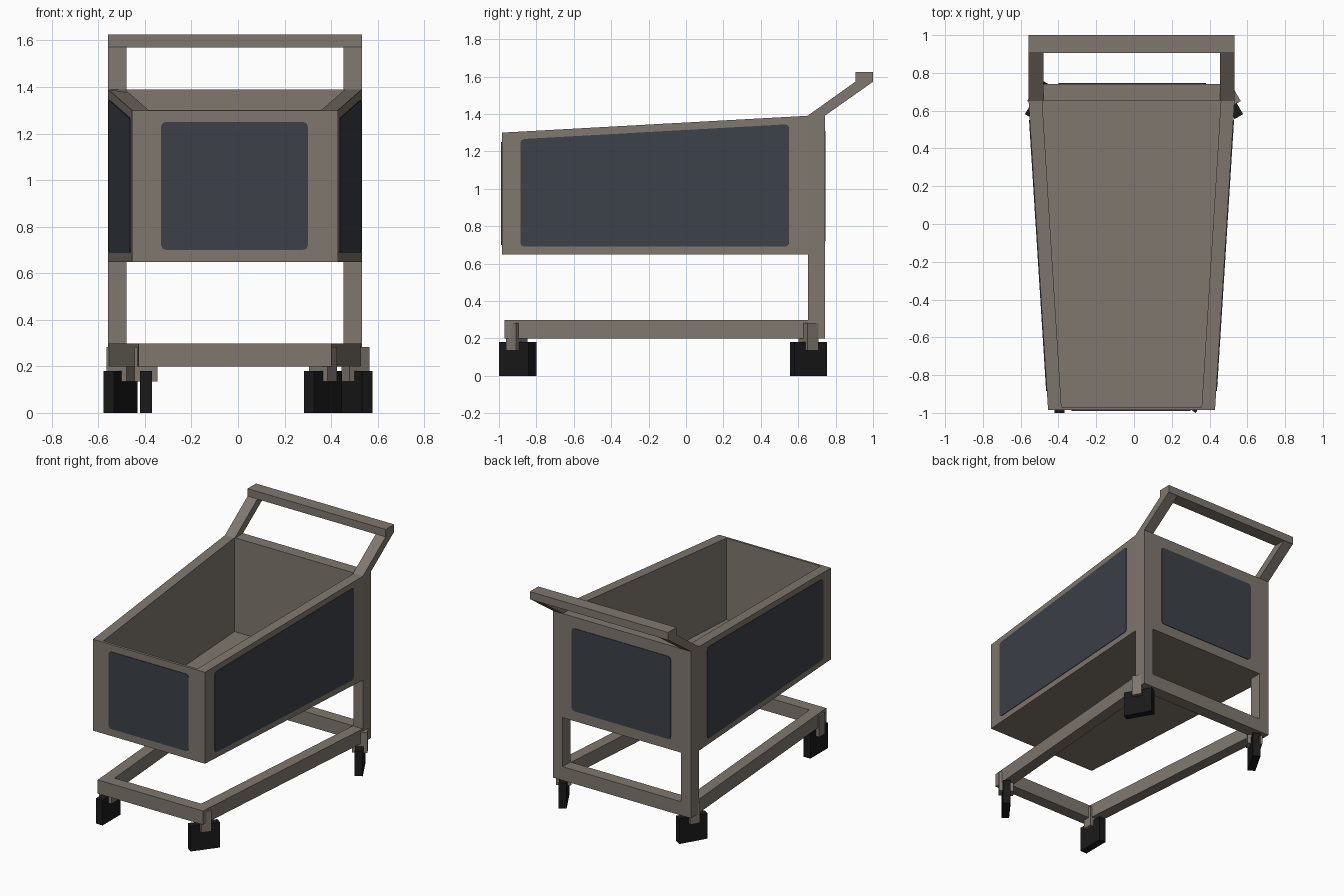
import bpy, bmesh, math
from mathutils import Vector

if "Cube" in bpy.data.objects:
    bpy.data.objects.remove(bpy.data.objects["Cube"])

CX = -0.013          # the frame sits slightly off the wheel centre


def mat(name, c):
    m = bpy.data.materials.new(name)
    m.diffuse_color = (*c, 1)
    m.use_nodes = True
    m.node_tree.nodes["Principled BSDF"].inputs["Base Color"].default_value = m.diffuse_color
    return m


FRAME = mat("warm grey frame", (0.215, 0.185, 0.155))
PANEL = mat("dark slate panel", (0.045, 0.053, 0.066))
BLACK = mat("black rubber", (0.010, 0.010, 0.010))


def finish(name, bm, m):
    bmesh.ops.recalc_face_normals(bm, faces=bm.faces)
    me = bpy.data.meshes.new(name)
    bm.to_mesh(me)
    bm.free()
    me.materials.append(m)
    ob = bpy.data.objects.new(name, me)
    bpy.context.collection.objects.link(ob)
    return ob


def loft(name, rings, m):
    """Closed solid through rings of equal point count."""
    bm = bmesh.new()
    vs = [[bm.verts.new(p) for p in r] for r in rings]
    n = len(vs[0])
    for a, b in zip(vs, vs[1:]):
        for i in range(n):
            j = (i + 1) % n
            bm.faces.new((a[i], a[j], b[j], b[i]))
    bm.faces.new(vs[0])
    bm.faces.new(vs[-1])
    return finish(name, bm, m)


def slab(name, plan, z0, z1, m):
    return loft(name, [[(x, y, z) for x, y in plan] for z in (z0, z1)], m)


def rect(x0, x1, y0, y1):
    return [(x0, y0), (x1, y0), (x1, y1), (x0, y1)]


def rounded(corners, r=0.02):
    c = [Vector(p) for p in corners]
    out = []
    for i, p in enumerate(c):
        a = (c[i - 1] - p).normalized() * r
        b = (c[(i + 1) % 4] - p).normalized() * r
        out += [p + a, p + (a + b) * 0.28, p + b]
    return out


def plate(name, corners, normal):
    ring = rounded(corners)
    n = Vector(normal).normalized()
    loft(name, [[p - n * 0.003 for p in ring], [p + n * 0.004 for p in ring]], PANEL)


def half(y):         # outer half width of the basket
    return 0.442 + 0.103 * min(1, (y + 0.985) / 1.635)


def rim(y):          # height of the sloping rim
    return 1.30 + 0.09 * min(1, (y + 0.985) / 1.635)


# basket: outer wall, rim, inner wall and floor in one shell
outer_y, inner_y = (-0.985, 0.65, 0.742), (-0.968, 0.4, 0.655)


def outline(ys, inset):
    return ([(CX + half(y) - inset, y) for y in ys]
            + [(CX - half(y) + inset, y) for y in reversed(ys)])


o, i = outline(outer_y, 0), outline(inner_y, 0.072)
loft("basket", [[(x, y, 0.648) for x, y in o],
                [(x, y, rim(y)) for x, y in o],
                [(x, y, rim(y)) for x, y in i],
                [(x, y, 0.72) for x, y in i]], FRAME)

# dark panels on the front and back
plate("front_panel", [(-0.33, -0.985, 0.70), (0.30, -0.985, 0.70),
                      (0.30, -0.985, 1.25), (-0.33, -0.985, 1.25)], (0, -1, 0))
plate("back_panel", [(-0.40, 0.742, 0.72), (0.38, 0.742, 0.72),
                     (0.38, 0.742, 1.31), (-0.40, 0.742, 1.31)], (0, 1, 0))

for s, side in ((-1, "left"), (1, "right")):
    # side panel
    q = [(CX + s * half(y), y, z) for y, z in
         ((-0.885, 0.69), (0.55, 0.69), (0.55, 1.345), (-0.885, 1.265))]
    plate(side + "_panel", q, (s, -0.063, 0))
    # rear post
    xa, xb = CX + s * 0.467, CX + s * 0.545
    slab(side + "_rear_post", rect(xa, xb, 0.652, 0.742), 0.20, 0.66, FRAME)
    # sloping handle arm
    prof = [(0.65, 1.39), (0.742, 1.39), (1.0, 1.572), (0.905, 1.572)]
    loft(side + "_handle_arm", [[(x, y, z) for y, z in prof] for x in (xa, xb)], FRAME)
    # base side rail
    slab(side + "_base_rail", [(CX + s * 0.335, -0.97), (CX + s * 0.415, -0.97),
                               (CX + s * 0.545, 0.70), (CX + s * 0.465, 0.70)],
         0.20, 0.298, FRAME)

# handle bar and base cross rails
slab("handle_bar", rect(CX - 0.545, CX + 0.545, 0.905, 1.0), 1.57, 1.625, FRAME)
slab("front_base_rail", rect(CX - 0.41, CX + 0.41, -0.97, -0.885), 0.20, 0.298, FRAME)
slab("rear_base_rail", rect(CX - 0.47, CX + 0.47, 0.655, 0.742), 0.20, 0.298, FRAME)


# swivelling casters: block wheel under a bracket
def turned(cx, cy, w, l, a):
    c, s = math.cos(a), math.sin(a)
    return [(cx + x * c - y * s, cy + x * s + y * c)
            for x, y in rect(-w / 2, w / 2, -l / 2, l / 2)]


for name, x, y, deg in (("front_left", -0.395, -0.90, 0),
                        ("front_right", 0.365, -0.905, -37),
                        ("rear_left", -0.505, 0.655, -30),
                        ("rear_right", 0.505, 0.655, 30)):
    a = math.radians(deg)
    slab(name + "_wheel", turned(x, y, 0.052, 0.20, a), 0, 0.18, BLACK)
    slab(name + "_bracket", turned(x, y, 0.10, 0.068, a), 0.135, 0.283, FRAME)
